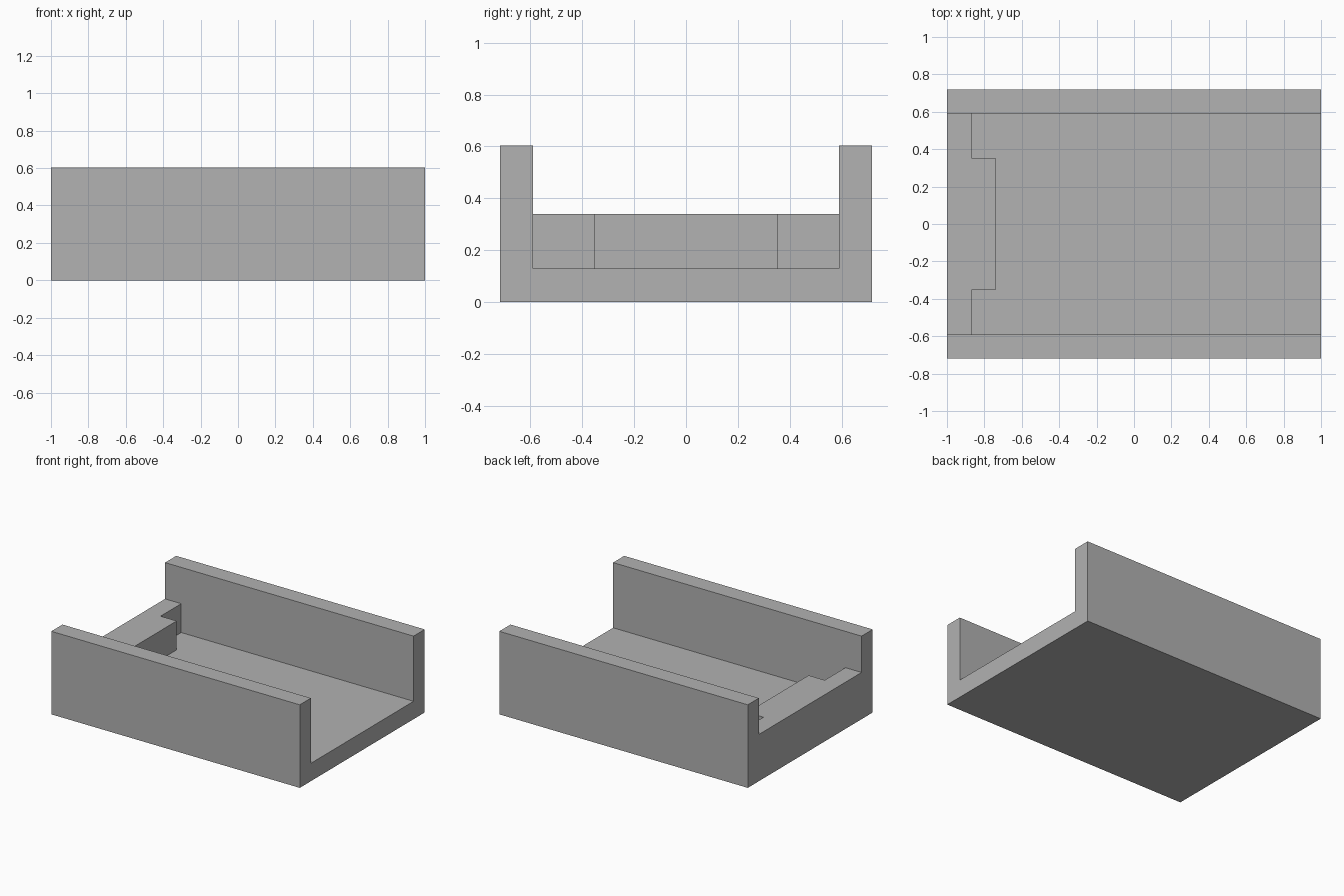
import bpy, bmesh

cube = bpy.data.objects.get("Cube")
if cube:
    bpy.data.objects.remove(cube, do_unlink=True)

LENGTH, WIDTH, HEIGHT = 2.0, 1.436, 0.604
INNER = 0.59                 # half width between the side walls
FLOOR, STOP_TOP = 0.13, 0.34
STOP_X, TAB_X, TAB_Y = -0.87, -0.74, 0.352

grey = bpy.data.materials.new("plain grey")
grey.use_nodes = True
colour = (0.445, 0.445, 0.445, 1)
grey.diffuse_color = colour
grey.node_tree.nodes["Principled BSDF"].inputs["Base Color"].default_value = colour


def prism(name, outline, z0, z1):
    """Extrude a plan outline from z0 up to z1."""
    bm = bmesh.new()
    face = bm.faces.new([bm.verts.new((x, y, z0)) for x, y in outline])
    top = bmesh.ops.extrude_face_region(bm, geom=[face])["geom"]
    bmesh.ops.translate(bm, vec=(0, 0, z1 - z0),
                        verts=[v for v in top if isinstance(v, bmesh.types.BMVert)])
    bmesh.ops.recalc_face_normals(bm, faces=bm.faces)
    mesh = bpy.data.meshes.new(name)
    bm.to_mesh(mesh)
    bm.free()
    mesh.materials.append(grey)
    obj = bpy.data.objects.new(name, mesh)
    bpy.context.collection.objects.link(obj)
    return obj


def rectangle(x, y):
    return [(-x, -y), (x, -y), (x, y), (-x, y)]


# Solid block that the channel is cut from
channel = prism("channel_body", rectangle(LENGTH / 2, WIDTH / 2), 0, HEIGHT)

# Full-length trough above the end stop
trough = prism("trough_cutter", rectangle(1.2, INNER), STOP_TOP, 0.8)

# Deeper pocket that leaves the floor and the stepped end stop
half = [(STOP_X, INNER), (STOP_X, TAB_Y), (TAB_X, TAB_Y)]
outline = [(1.2, INNER)] + half + [(x, -y) for x, y in reversed(half)] + [(1.2, -INNER)]
pocket = prism("pocket_cutter", outline, FLOOR, 0.8)

for cutter in (trough, pocket):
    cutter.hide_render = True
    cut = channel.modifiers.new(cutter.name, "BOOLEAN")
    cut.operation, cut.solver, cut.object = "DIFFERENCE", "EXACT", cutter

# Bake the cuts and drop the cutters
bpy.context.view_layer.update()
baked = bpy.data.meshes.new_from_object(
    channel.evaluated_get(bpy.context.evaluated_depsgraph_get()))
channel.modifiers.clear()
channel.data = baked
for cutter in (trough, pocket):
    bpy.data.objects.remove(cutter, do_unlink=True)
